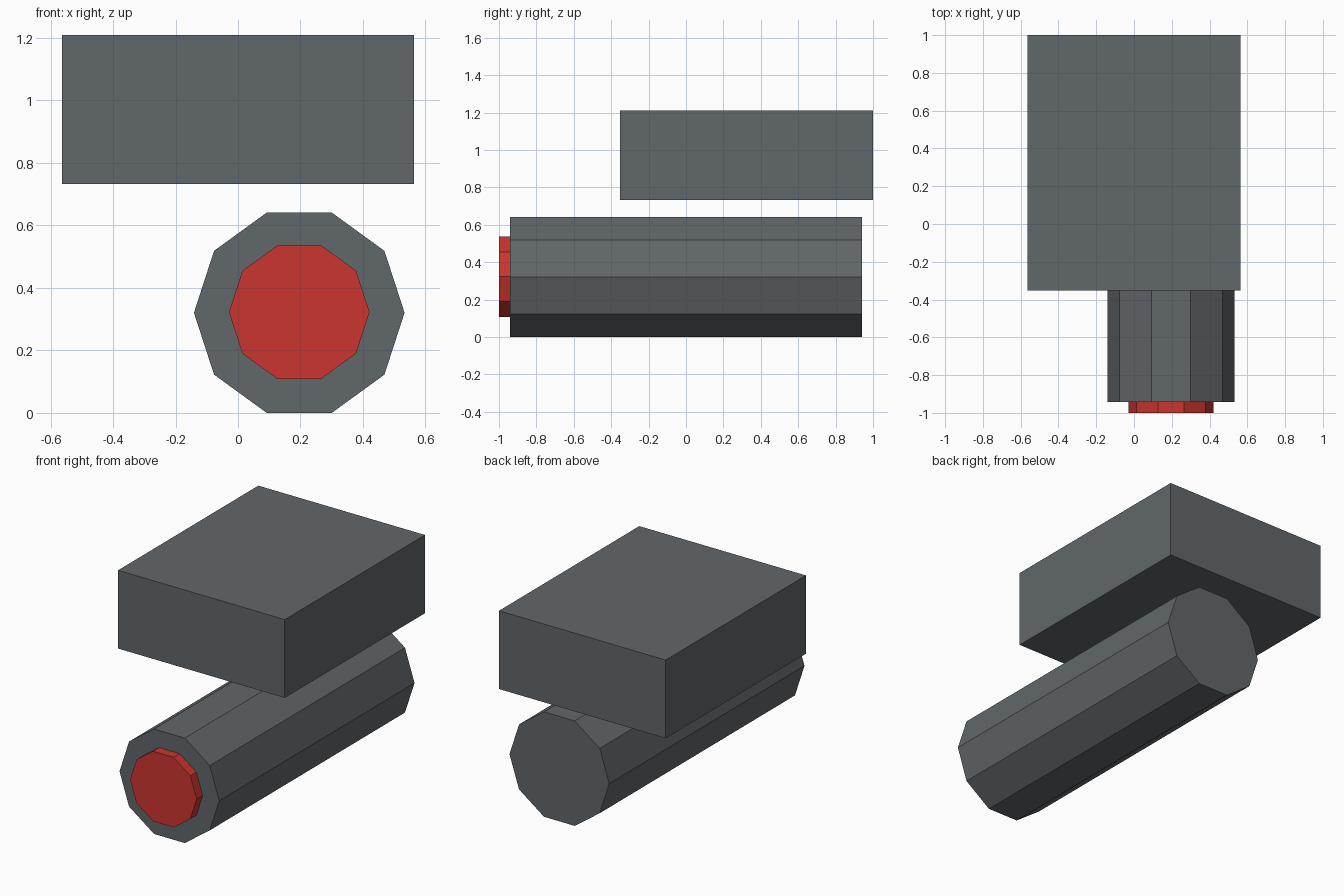
import bpy
import bmesh
import math

if "Cube" in bpy.data.objects:
    bpy.data.objects.remove(bpy.data.objects["Cube"])


def material(name, rgb):
    m = bpy.data.materials.new(name)
    m.diffuse_color = (*rgb, 1.0)
    m.use_nodes = True
    m.node_tree.nodes["Principled BSDF"].inputs["Base Color"].default_value = m.diffuse_color
    return m


def prism(name, outline, y0, y1, mat):
    """Extrude an x/z outline along y from y0 to y1."""
    bm = bmesh.new()
    face = bm.faces.new([bm.verts.new((x, y0, z)) for x, z in outline])
    ext = bmesh.ops.extrude_face_region(bm, geom=[face], use_keep_orig=True)
    verts = [v for v in ext["geom"] if isinstance(v, bmesh.types.BMVert)]
    bmesh.ops.translate(bm, verts=verts, vec=(0, y1 - y0, 0))
    bmesh.ops.recalc_face_normals(bm, faces=bm.faces[:])
    mesh = bpy.data.meshes.new(name)
    bm.to_mesh(mesh)
    bm.free()
    mesh.materials.append(mat)
    ob = bpy.data.objects.new(name, mesh)
    bpy.context.collection.objects.link(ob)
    return ob


def decagon(cx, cz, r):
    return [(cx + r * math.cos(i * math.tau / 10),
             cz + r * math.sin(i * math.tau / 10)) for i in range(10)]


grey = material("dark_grey", (0.12, 0.135, 0.143))
red = material("red", (0.60, 0.036, 0.028))

# Upper box housing
w = 0.563
prism("box_housing", [(-w, 0.732), (w, 0.732), (w, 1.21), (-w, 1.21)],
      -0.353, 1.0, grey)

# Ten-sided tube below it, offset to the right
cx, cz = 0.196, 0.3205
prism("tube_body", decagon(cx, cz, 0.337), -0.942, 0.942, grey)

# Red lens on the front end of the tube
prism("lens", decagon(cx, cz + 0.002, 0.225), -1.0, -0.94, red)
